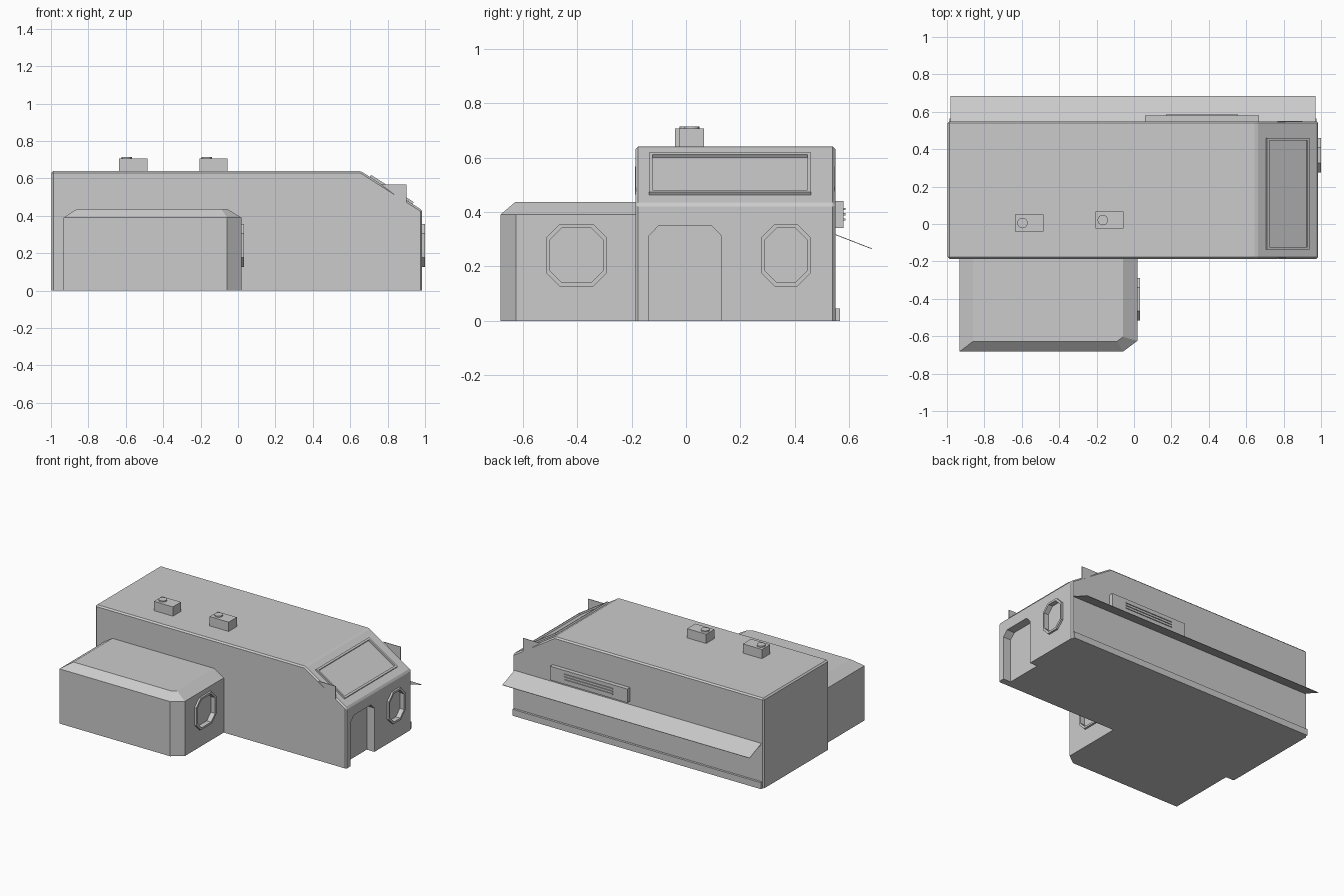
import bpy, bmesh, math
from mathutils import Vector

if "Cube" in bpy.data.objects:
    bpy.data.objects.remove(bpy.data.objects["Cube"])

grey = bpy.data.materials.new("plain_grey")
grey.diffuse_color = (0.6, 0.6, 0.6, 1)
grey.use_nodes = True
grey.node_tree.nodes["Principled BSDF"].inputs["Base Color"].default_value = grey.diffuse_color


def finish(name, bm):
    bmesh.ops.recalc_face_normals(bm, faces=bm.faces[:])
    me = bpy.data.meshes.new(name)
    bm.to_mesh(me)
    bm.free()
    me.materials.append(grey)
    ob = bpy.data.objects.new(name, me)
    bpy.context.collection.objects.link(ob)
    return ob


def loft(name, a, b, bevel=0):
    """Closed solid between two matching point loops."""
    bm = bmesh.new()
    va, vb = ([bm.verts.new(p) for p in loop] for loop in (a, b))
    bm.faces.new(va)
    bm.faces.new(vb)
    n = len(va)
    for i in range(n):
        j = (i + 1) % n
        bm.faces.new((va[i], va[j], vb[j], vb[i]))
    if bevel:
        bmesh.ops.recalc_face_normals(bm, faces=bm.faces[:])
        edges = [e for e in bm.edges if max(v.co.z for v in e.verts) > 0.001]
        bmesh.ops.bevel(bm, geom=edges, offset=bevel, segments=1, affect='EDGES')
    return finish(name, bm)


def prism(name, pts, vec, bevel=0):
    return loft(name, pts, [Vector(p) + Vector(vec) for p in pts], bevel)


def box(name, x0, x1, y0, y1, z0, z1):
    return prism(name, [(x0, y0, z0), (x1, y0, z0), (x1, y1, z0), (x0, y1, z0)], (0, 0, z1 - z0))


def ring(name, outer, inner, vec):
    """Raised frame between an outer and an inner loop."""
    bm = bmesh.new()
    v = Vector(vec)
    loops = [[bm.verts.new(Vector(p) + o) for p in l]
             for l, o in ((outer, v * 0), (outer, v), (inner, v), (inner, v * 0))]
    n = len(outer)
    for k in range(4):
        a, b = loops[k], loops[(k + 1) % 4]
        for i in range(n):
            j = (i + 1) % n
            bm.faces.new((a[i], a[j], b[j], b[i]))
    return finish(name, bm)


def octagon(x, y0, y1, z0, z1, c):
    return [(x, y, z) for y, z in ((y0 + c, z0), (y1 - c, z0), (y1, z0 + c), (y1, z1 - c),
                                   (y1 - c, z1), (y0 + c, z1), (y0, z1 - c), (y0, z0 + c))]


def cut(target, cutter):
    mod = target.modifiers.new("cut", 'BOOLEAN')
    mod.operation = 'DIFFERENCE'
    mod.solver = 'EXACT'
    mod.object = cutter
    cutter.hide_render = True
    bpy.context.view_layer.objects.active = target
    bpy.ops.object.modifier_apply(modifier=mod.name)
    bpy.data.objects.remove(cutter)


# Main body with sloped nose
Y0, Y1, XR = -0.186, 0.549, 0.985
profile = [(-0.997, 0), (XR, 0), (XR, 0.43), (0.655, 0.64), (-0.997, 0.64)]
body = prism("main_body", [(x, Y0, z) for x, z in profile], (0, Y1 - Y0, 0), bevel=0.01)

# Side module with chamfered roof and one chamfered corner
low = [(-0.932, -0.17), (-0.932, -0.682), (-0.058, -0.682), (0.018, -0.625), (0.018, -0.17)]
top = [(-0.86, -0.17), (-0.86, -0.627), (-0.09, -0.627), (-0.058, -0.603), (-0.058, -0.17)]
module = loft("side_module", [(x, y, 0.39) for x, y in low], [(x, y, 0.437) for x, y in top])
bm = bmesh.new()
bm.from_mesh(module.data)
base = [f for f in bm.faces if all(abs(v.co.z - 0.39) < 1e-4 for v in f.verts)]
ext = bmesh.ops.extrude_face_region(bm, geom=base)
for v in ext["geom"]:
    if isinstance(v, bmesh.types.BMVert):
        v.co.z = 0
bmesh.ops.delete(bm, geom=[f for f in base if f.is_valid], context='FACES_ONLY')
bmesh.ops.recalc_face_normals(bm, faces=bm.faces[:])
bm.to_mesh(module.data)
bm.free()

# Recessed doorway
door = [(-0.137, -0.05), (0.13, -0.05), (0.13, 0.312), (0.094, 0.35), (-0.1, 0.35), (-0.137, 0.312)]
cut(body, prism("door_cutter", [(XR - 0.06, y, z) for y, z in door], (0.2, 0, 0)))

# Eight-sided windows: recessed pane and raised frame
for name, wall, x, y0, y1 in (("nose_window", body, XR, 0.275, 0.459),
                              ("module_window", module, 0.018, -0.515, -0.29)):
    outer = octagon(x - 0.004, y0, y1, 0.127, 0.355, 0.05)
    inner = octagon(x - 0.004, y0 + 0.014, y1 - 0.014, 0.141, 0.341, 0.044)
    cut(wall, prism("pane_cutter", [(x - 0.02, y, z) for _, y, z in inner], (0.1, 0, 0)))
    ring(name + "_frame", outer, inner, (0.018, 0, 0))


# Windscreen frame on the slope
def slope(x, y):
    return (x, y, 0.64 - 0.636 * (x - 0.655))


def quad(x0, x1, y0, y1):
    return [slope(x0, y0), slope(x1, y0), slope(x1, y1), slope(x0, y1)]


ring("windscreen_frame", quad(0.705, 0.933, -0.135, 0.459),
     quad(0.717, 0.921, -0.123, 0.447), (0.0064, 0, 0.0102))

# Thin side fins beside the windscreen
for y in (Y0 - 0.001, Y1 - 0.003):
    prism("side_fin", [(0.765, y, 0.567), (0.9, y, 0.567), (0.9, y, 0.465)], (0, 0.004, 0))

# Roof vents with round caps
for x, y in ((-0.56, 0.005), (-0.131, 0.021)):
    box("roof_vent", x - 0.075, x + 0.075, y - 0.046, y + 0.046, 0.63, 0.706)
    cx = x - 0.036
    prism("vent_cap", [(cx + 0.028 * math.cos(i * math.pi / 8), y + 0.028 * math.sin(i * math.pi / 8), 0.7)
                       for i in range(16)], (0, 0, 0.015))

# Awning on the back wall
prism("awning", [(-0.98, 0.545, 0.317), (0.97, 0.545, 0.317), (0.97, 0.684, 0.263), (-0.98, 0.684, 0.263)],
      (0, 0, 0.003))

# Back service panel with slats
box("back_panel", 0.058, 0.667, 0.54, 0.579, 0.342, 0.44)
for z in (0.373, 0.392, 0.411):
    box("panel_slat", 0.17, 0.555, 0.57, 0.585, z - 0.004, z + 0.004)

# Back skirt
box("back_skirt", -0.987, 0.975, 0.54, 0.565, 0, 0.046)
